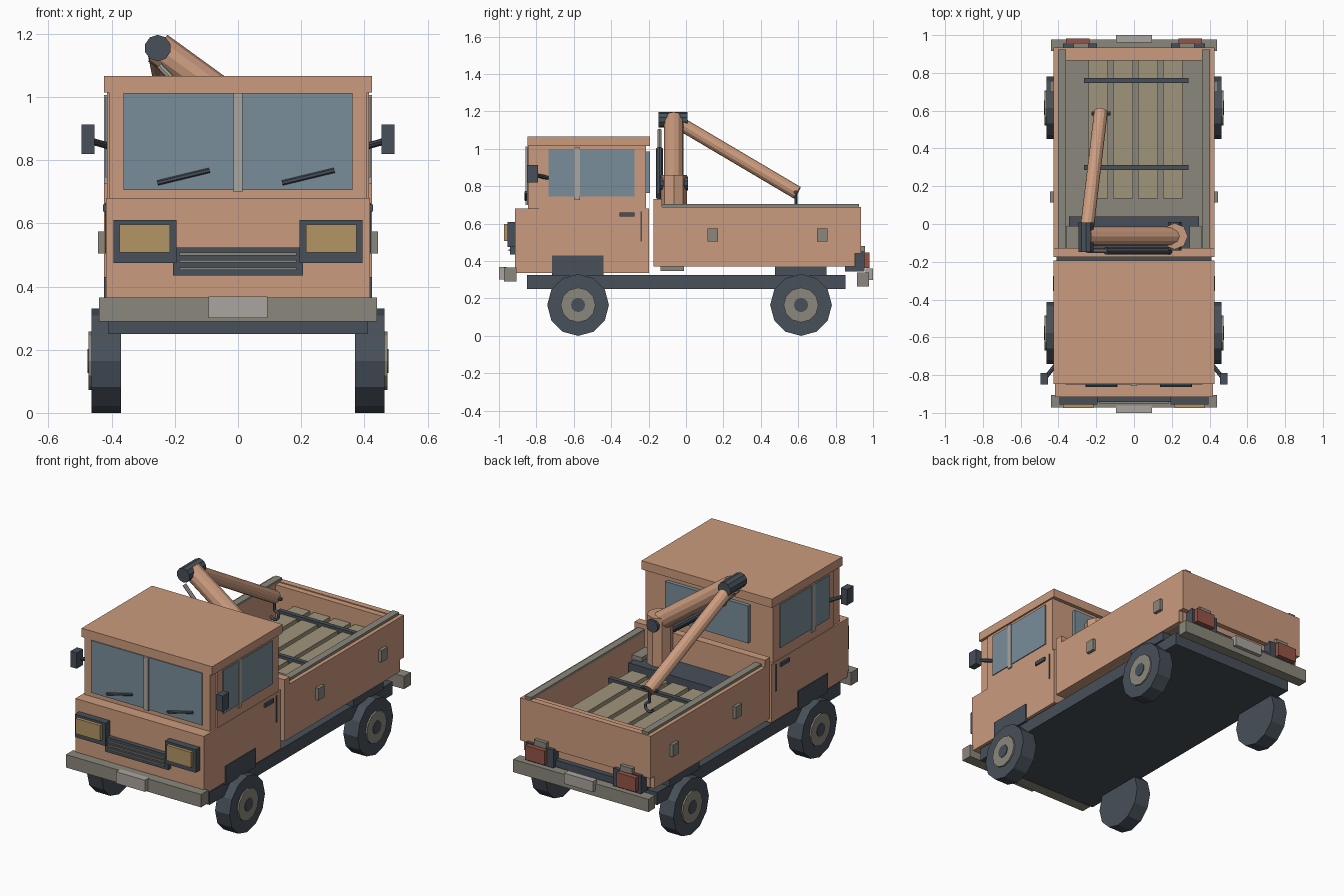
import bpy, math
from mathutils import Vector

if "Cube" in bpy.data.objects:
    bpy.data.objects.remove(bpy.data.objects["Cube"])

def mat(name, r, g, b):
    m = bpy.data.materials.new(name)
    m.diffuse_color = (r, g, b, 1)
    m.use_nodes = True
    m.node_tree.nodes["Principled BSDF"].inputs["Base Color"].default_value = m.diffuse_color
    return m

PAINT = mat("paint", .60, .33, .21)
DARK = mat("dark", .065, .08, .10)
GLASS = mat("glass", .19, .27, .32)
GREY = mat("trim", .26, .245, .20)
LIGHT = mat("light_trim", .40, .38, .35)
WOOD = mat("planks", .35, .30, .20)
YELLOW = mat("lamp", .45, .30, .13)
RED = mat("tail_lamp", .30, .09, .065)

def finish(o, name, m):
    o.name = name
    o.data.materials.append(m)
    return o

def box(name, m, x, y, z):
    """Box from (min, max) ranges."""
    bpy.ops.mesh.primitive_cube_add(size=1)
    o = bpy.context.object
    for v in o.data.vertices:
        v.co = [r[0] if c < 0 else r[1] for c, r in zip(v.co, (x, y, z))]
    return finish(o, name, m)

def pair(name, m, x, y, z):
    """Same box on both sides."""
    box(name + "_right", m, x, y, z)
    box(name + "_left", m, (-x[1], -x[0]), y, z)

def rod(name, m, a, b, r, sides=12):
    """Cylinder between two points."""
    a, b = Vector(a), Vector(b)
    d = b - a
    bpy.ops.mesh.primitive_cylinder_add(vertices=sides, radius=r, depth=d.length, location=(a + b) / 2)
    o = bpy.context.object
    o.rotation_euler = d.to_track_quat('Z', 'Y').to_euler()
    return finish(o, name, m)

# chassis and wheels
box("chassis", DARK, (-.41, .41), (-.85, .853), (.25, .325))
for s, side in ((1, "right"), (-1, "left")):
    for y, end in ((-.577, "front"), (.615, "rear")):
        for part, m, x0, x1, r in (("tyre", DARK, .37, .464, .165),
                                   ("rim", GREY, .44, .473, .093),
                                   ("hub", DARK, .46, .477, .038)):
            rod(f"{end}_{part}_{side}", m, (s * x0, y, .165), (s * x1, y, .165), r)
pair("front_arch", DARK, (.35, .424), (-.717, -.44), (.32, .43))
pair("rear_arch", DARK, (.35, .42), (.475, .752), (.32, .43))

# cab
box("cab_lower", PAINT, (-.418, .418), (-.915, -.198), (.335, .68))
box("cab_upper", PAINT, (-.415, .415), (-.785, -.215), (.68, 1.02))
box("windshield_frame", PAINT, (-.408, .408), (-.845, -.785), (.68, 1.02))
box("roof", PAINT, (-.425, .425), (-.847, -.193), (1.015, 1.066))
box("windshield", GLASS, (-.362, .362), (-.851, -.83), (.705, 1.012))
box("windshield_bar", LIGHT, (-.015, .015), (-.857, -.83), (.70, 1.012))
box("rear_window", GLASS, (-.27, .27), (-.23, -.192), (.765, .985))
pair("side_window", GLASS, (.40, .42), (-.735, -.275), (.745, 1.0))
pair("window_bar", LIGHT, (.40, .424), (-.597, -.568), (.725, 1.006))
pair("door_handle", DARK, (.41, .428), (-.355, -.275), (.638, .66))
pair("door_seam", DARK, (.41, .421), (-.243, -.236), (.505, .665))
pair("mirror", DARK, (.455, .495), (-.85, -.79), (.82, .913))
for s, side in ((1, "right"), (-1, "left")):
    rod("mirror_arm_" + side, DARK, (s * .41, -.74, .845), (s * .47, -.815, .862), .011, 8)
for x in (-.255, .14):
    rod("wiper", DARK, (x, -.856, .728), (x + .165, -.856, .768), .008, 6)

# nose: lamps, grille, bumper
pair("headlight_frame", DARK, (.194, .394), (-.955, -.90), (.475, .61))
pair("headlight", YELLOW, (.215, .375), (-.974, -.94), (.507, .597))
box("grille", DARK, (-.205, .205), (-.942, -.90), (.435, .523))
for z in (.457, .48, .503):
    box("grille_slat", GREY, (-.185, .185), (-.95, -.93), (z - .004, z + .004))
box("front_bumper", GREY, (-.44, .44), (-.972, -.905), (.29, .366))
box("front_plate", LIGHT, (-.094, .094), (-1.0, -.96), (.30, .368))

# bed
box("bed_floor", GREY, (-.40, .40), (-.15, .89), (.37, .47))
pair("bed_side", PAINT, (.36, .425), (-.172, .90), (.37, .69))
box("bed_front", PAINT, (-.425, .425), (-.174, -.127), (.37, .732))
box("bed_rear", PAINT, (-.40, .40), (.865, .905), (.37, .685))
box("tailgate", PAINT, (-.425, .425), (.90, .935), (.44, .69))
pair("bed_rail", GREY, (.36, .402), (-.127, .925), (.68, .705))
for y in (.143, .728):
    pair("side_marker", GREY, (.41, .444), (y - .028, y + .028), (.505, .575))

# load with straps
for i in range(4):
    x = -.19 + i * .132
    box("plank", WOOD, (x - .052, x + .052), (.135, .865), (.46, .59))
for y in (.30, .76):
    box("strap", DARK, (-.265, .288), (y - .013, y + .013), (.575, .605))

# tail: bumper, lamps, hinges
box("rear_bumper", GREY, (-.44, .44), (.915, .978), (.265, .34))
box("rear_plate", LIGHT, (-.094, .094), (.96, 1.0), (.298, .36))
box("rear_bar", DARK, (-.37, .37), (.85, .935), (.345, .385))
pair("tail_lamp_frame", DARK, (.195, .375), (.89, .955), (.345, .45))
pair("tail_lamp", RED, (.235, .36), (.94, .982), (.362, .445))
pair("tailgate_hinge", GREY, (.24, .32), (.925, .957), (.448, .48))

# crane base
box("crane_base", DARK, (-.345, .345), (-.127, .04), (.40, .575))
pair("outrigger", GREY, (.295, .358), (-.135, -.01), (.347, .60))
rod("crane_post", PAINT, (.215, -.065, .45), (.215, -.065, .86), .07, 8)
rod("lower_pivot", DARK, (.215, -.14, .815), (.215, .01, .815), .038, 10)

# crane arms, elbow and ram
elbow = (-.254, -.065, 1.155)
tip = (-.175, .595, .765)
rod("lower_arm", PAINT, (.215, -.065, .815), elbow, .052)
rod("upper_arm", PAINT, elbow, tip, .036)
rod("elbow", DARK, (-.254, -.147, 1.155), (-.254, .008, 1.155), .042, 10)
rod("ram_body", DARK, (.19, -.142, .745), (-.15, -.142, .995), .02, 10)
rod("ram_rod", LIGHT, (-.15, -.142, .995), (-.25, -.142, 1.10), .011, 8)

# cable and hook
rod("tip_pin", DARK, (-.225, .585, .768), (-.125, .585, .768), .01, 8)
rod("cable", DARK, (-.175, .588, .77), (-.175, .588, .69), .008, 6)
c = bpy.data.curves.new("hook", 'CURVE')
c.dimensions, c.bevel_depth, c.bevel_resolution = '3D', .008, 1
sp = c.splines.new('POLY')
sp.points.add(8)
for i, p in enumerate(sp.points):
    a = math.radians(90 - i * 30)
    p.co = (-.175 + .028 * math.cos(a), .588, .664 + .028 * math.sin(a), 1)
hook = bpy.data.objects.new("hook", c)
bpy.context.collection.objects.link(hook)
c.materials.append(DARK)
